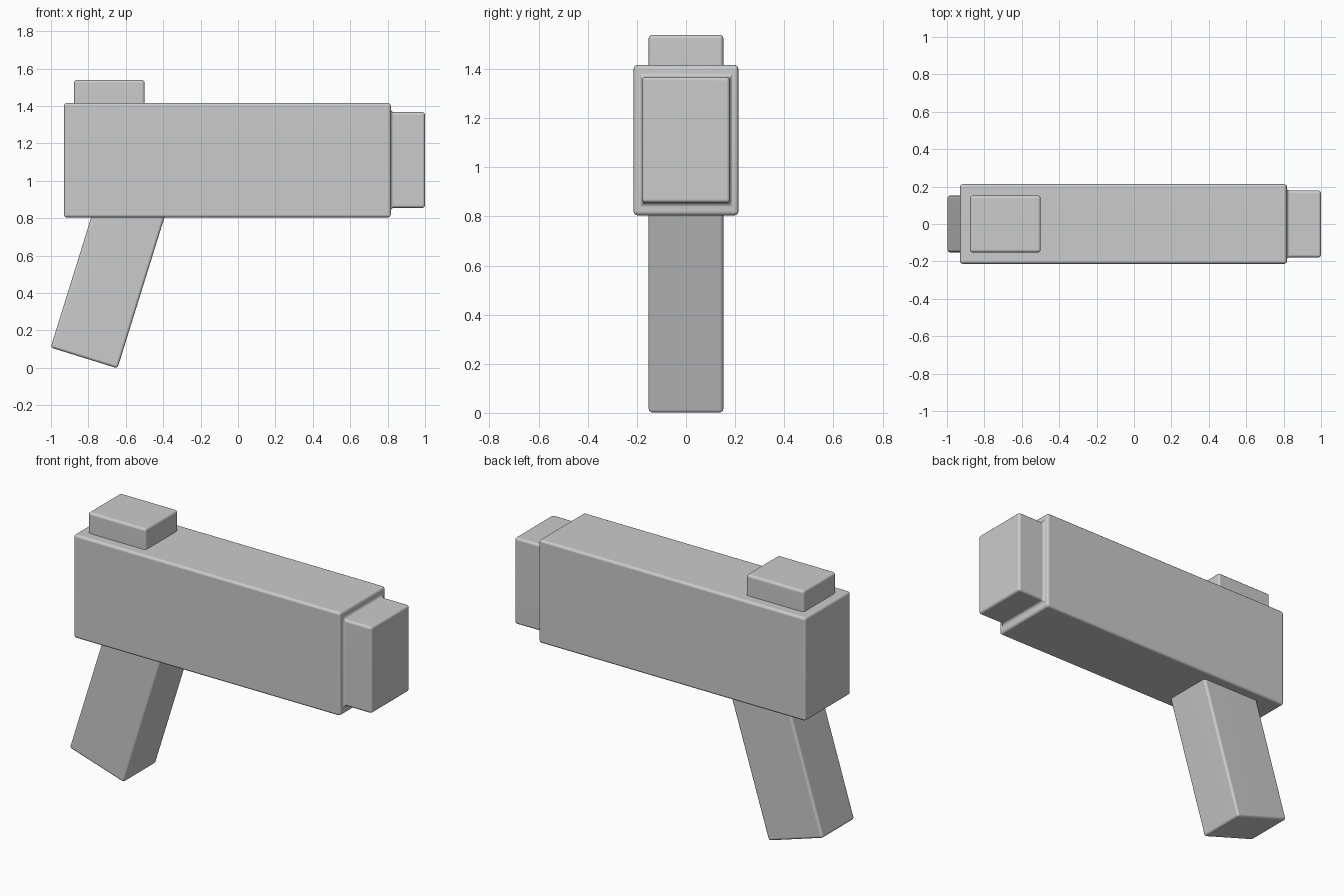
import bpy, bmesh, math
from mathutils import Vector, Matrix

if "Cube" in bpy.data.objects:
    bpy.data.objects.remove(bpy.data.objects["Cube"])


def finish(name, bm, bevel=0.015):
    bmesh.ops.recalc_face_normals(bm, faces=bm.faces)
    mesh = bpy.data.meshes.new(name)
    bm.to_mesh(mesh)
    bm.free()
    obj = bpy.data.objects.new(name, mesh)
    bpy.context.collection.objects.link(obj)
    mod = obj.modifiers.new("rounded_edges", 'BEVEL')
    mod.width = bevel
    mod.segments = 3
    mod.limit_method = 'ANGLE'
    mesh.polygons.foreach_set("use_smooth", [True] * len(mesh.polygons))
    normals = obj.modifiers.new("flat_faces", 'WEIGHTED_NORMAL')
    normals.keep_sharp = True
    return obj


def box(lo, hi):
    bm = bmesh.new()
    bmesh.ops.create_cube(bm, size=1)
    lo, hi = Vector(lo), Vector(hi)
    bmesh.ops.scale(bm, vec=hi - lo, verts=bm.verts)
    bmesh.ops.translate(bm, vec=(lo + hi) / 2, verts=bm.verts)
    return bm


# Body with the muzzle block extruded from its front end
bm = box((-0.93, -0.213, 0.804), (0.817, 0.213, 1.416))
end = max(bm.faces, key=lambda f: f.calc_center_median().x)
bmesh.ops.inset_individual(bm, faces=[end], thickness=0.03)
for v in end.verts:
    v.co.y = math.copysign(0.179, v.co.y)
    v.co.z = 1.367 if v.co.z > 1.1 else 0.855
new = bmesh.ops.extrude_discrete_faces(bm, faces=[end])["faces"][0]
for v in new.verts:
    v.co.x = 1.0
finish("body_and_muzzle", bm)

# Rear sight block
finish("rear_sight", box((-0.877, -0.152, 1.38), (-0.499, 0.152, 1.539)))

# Slanted grip, sunk into the body
bm = box((-0.187, -0.152, 0), (0.187, 0.152, 0.95))
bm.transform(Matrix.Translation((-0.823, 0, 0.053)) @ Matrix.Rotation(math.radians(17.3), 4, 'Y'))
finish("grip", bm)
